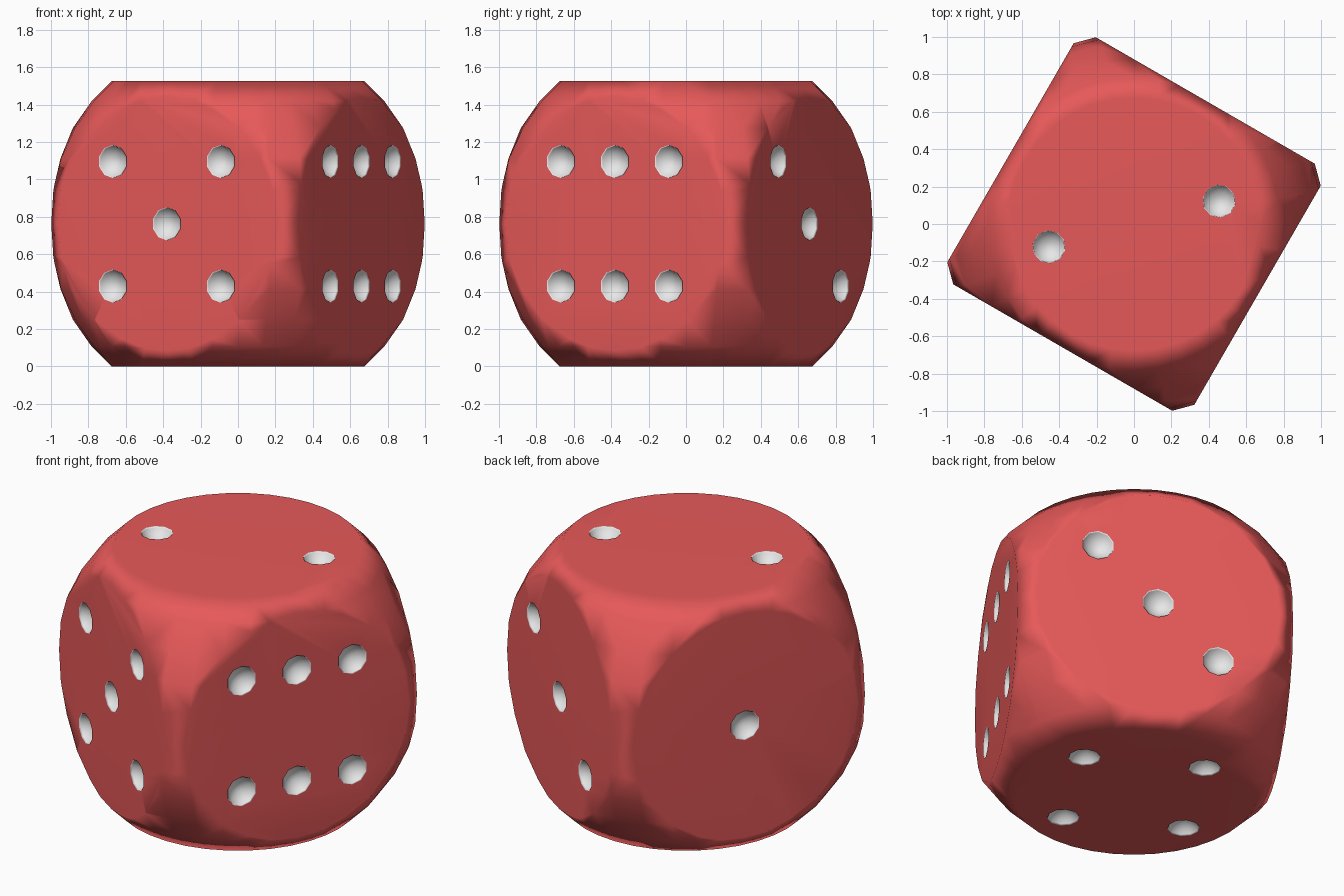
import bpy, bmesh, math
from mathutils import Matrix, Vector

if "Cube" in bpy.data.objects:
    bpy.data.objects.remove(bpy.data.objects["Cube"])

H = 0.7625      # half the side of the die
R = 1.021       # radius of the rounding sphere
P = 0.333       # pip spacing
PIP_R, PIP_OUT = 0.098, 0.04   # pip cutter radius and its offset above the face


def material(name, rgb):
    m = bpy.data.materials.new(name)
    m.diffuse_color = (*rgb, 1.0)
    m.use_nodes = True
    m.node_tree.nodes["Principled BSDF"].inputs["Base Color"].default_value = m.diffuse_color
    return m


def make_object(name, bm):
    me = bpy.data.meshes.new(name)
    bm.to_mesh(me)
    bm.free()
    ob = bpy.data.objects.new(name, me)
    bpy.context.collection.objects.link(ob)
    return ob


def boolean(ob, cutter, operation):
    m = ob.modifiers.new("cut", 'BOOLEAN')
    m.operation, m.object, m.solver = operation, cutter, 'EXACT'
    cutter.hide_render = True


# Die body: cube rounded by a sphere
bm = bmesh.new()
bmesh.ops.create_cube(bm, size=2 * H)
die = make_object("die_body", bm)

bm = bmesh.new()
bmesh.ops.create_uvsphere(bm, u_segments=36, v_segments=18, radius=R)
rounding = make_object("rounding_cutter", bm)

# Pip layouts: normal, horizontal axis, vertical axis, positions
corners = [(a, b) for a in (-1, 1) for b in (-1, 1)]
diagonal = [(-1, -1), (1, 1)]
X, Y, Z = Vector((1, 0, 0)), Vector((0, 1, 0)), Vector((0, 0, 1))
layouts = [
    (-X, Y, Z, [(0, 0)]),
    (Z, X, Y, diagonal),
    (Y, X, Z, diagonal + [(0, 0)]),
    (-Z, X, Y, corners),
    (-Y, X, Z, corners + [(0, 0)]),
    (X, Y, Z, corners + [(0, -1), (0, 1)]),
]
bm = bmesh.new()
for n, u, v, spots in layouts:
    turn = n.to_track_quat('Z', 'Y').to_matrix().to_4x4()
    for a, b in spots:
        pos = n * (H + PIP_OUT) + u * a * P + v * b * P
        bmesh.ops.create_uvsphere(bm, u_segments=10, v_segments=12, radius=PIP_R,
                                  matrix=Matrix.Translation(pos) @ turn)
pips = make_object("pip_cutter", bm)

boolean(die, rounding, 'INTERSECT')
boolean(die, pips, 'DIFFERENCE')

# Bake the cuts, then remove the cutters
deps = bpy.context.evaluated_depsgraph_get()
mesh = bpy.data.meshes.new_from_object(die.evaluated_get(deps))
die.modifiers.clear()
die.data = mesh
for helper in (rounding, pips):
    bpy.data.objects.remove(helper)

# Colours: faces sunk below the cube planes and inside the sphere are pips
mesh.materials.clear()
mesh.materials.append(material("red", (0.8, 0.1, 0.1)))
mesh.materials.append(material("pip_grey", (0.8, 0.8, 0.8)))
for f in mesh.polygons:
    c = f.center
    sunk = max(abs(k) for k in c) < H - 0.001 and c.length < 0.96
    f.material_index = 1 if sunk else 0
    f.use_smooth = True

# Smooth shading that keeps the six faces flat
weighted = die.modifiers.new("weighted_normals", 'WEIGHTED_NORMAL')
weighted.weight = 50

die.rotation_euler.z = math.radians(-30)
die.location.z = H
